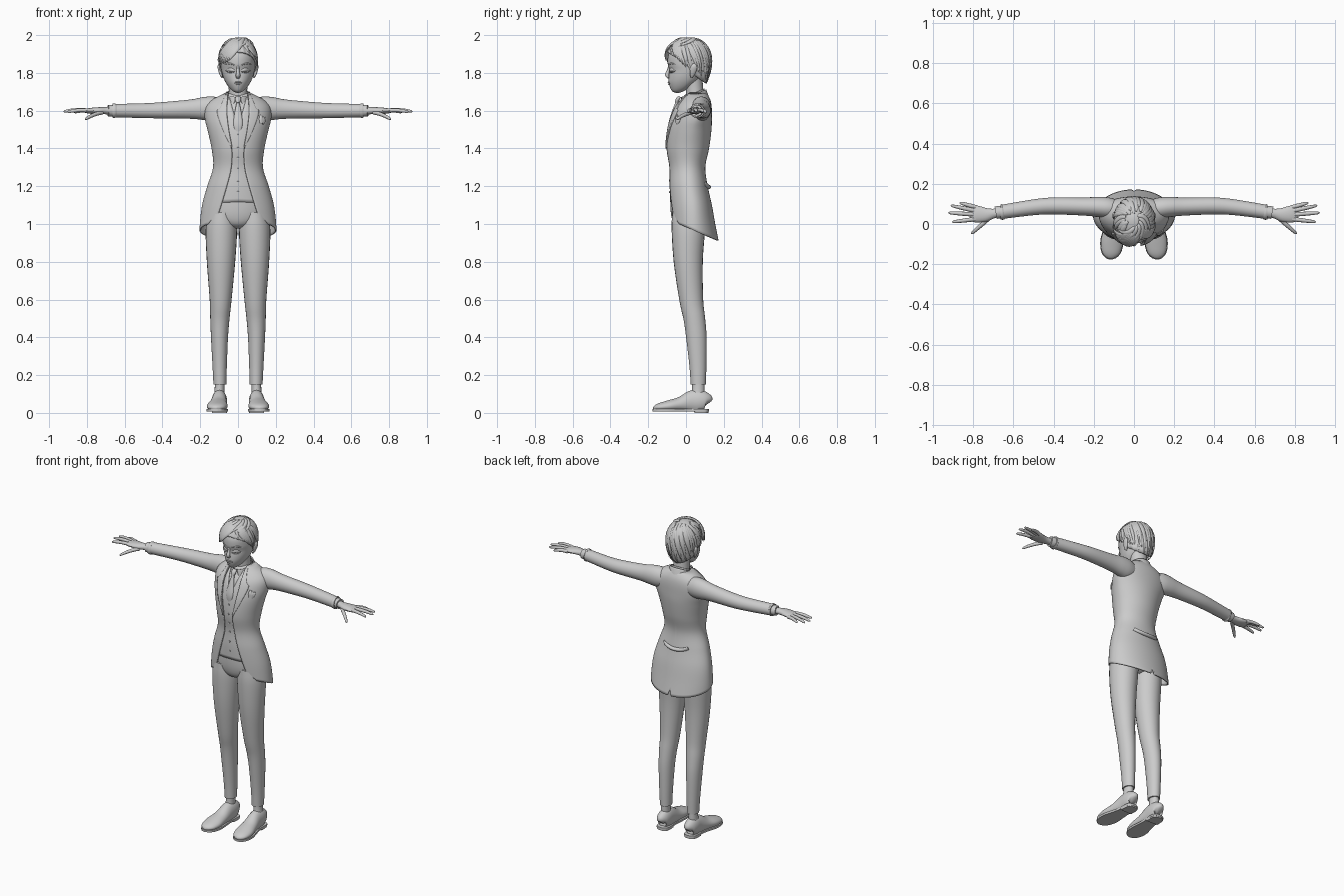
import bpy, bmesh, math, random
from mathutils import Vector

random.seed(4)
grey = bpy.data.materials.new("plain_grey")
grey.diffuse_color = (0.6, 0.6, 0.6, 1)
sin, cos, pi = math.sin, math.cos, math.pi


def interp(table, z):
    """Smooth interpolation of table rows (first column is the key)."""
    t = sorted(table)
    z = min(max(z, t[0][0]), t[-1][0])
    i = max(k for k in range(len(t) - 1) if t[k][0] <= z)
    a, b = t[i], t[i + 1]
    p, q = t[max(i - 1, 0)], t[min(i + 2, len(t) - 1)]
    d = b[0] - a[0]
    u = (z - a[0]) / d
    out = []
    for c in range(1, len(a)):
        m0 = (b[c] - p[c]) / (b[0] - p[0]) * d
        m1 = (q[c] - a[c]) / (q[0] - a[0]) * d
        out.append((2*u**3 - 3*u*u + 1)*a[c] + (u**3 - 2*u*u + u)*m0
                   + (3*u*u - 2*u**3)*b[c] + (u**3 - u*u)*m1)
    return out


def finish(name, bm, mirror=False, thick=0):
    me = bpy.data.meshes.new(name)
    bm.to_mesh(me)
    bm.free()
    me.materials.append(grey)
    ob = bpy.data.objects.new(name, me)
    bpy.context.collection.objects.link(ob)
    if thick:
        ob.modifiers.new("thickness", 'SOLIDIFY').thickness = thick
    if mirror:
        ob.modifiers.new("mirror", 'MIRROR').use_clip = False
    return ob


def surf(body, th, z, off=0.0):
    """Point on a body given by half width, centre, front and back depth per height."""
    rx, cy, yf, yb = body(z) if callable(body) else interp(body, z)
    ry = cy - yf if cos(th) > 0 else yb - cy
    return Vector(((rx + off) * sin(th), cy - (ry + off) * cos(th), z))


def sheet(name, body, place, nu=64, nv=36, off=0.0, thick=0.0, mirror=False):
    bm = bmesh.new()
    g = []
    for j in range(nv + 1):
        row = []
        for i in range(nu + 1):
            th, z = place(i / nu, j / nv)
            o = off(th, z) if callable(off) else off
            row.append(bm.verts.new(surf(body, th, z, o)))
        g.append(row)
    for j in range(nv):
        for i in range(nu):
            bm.faces.new((g[j][i], g[j+1][i], g[j+1][i+1], g[j][i+1]))
    bmesh.ops.remove_doubles(bm, verts=bm.verts, dist=1e-5)
    return finish(name, bm, mirror, thick)


def tube(name, rows, up=(0, 0, 1), n=16, sub=4, clamp=None, mirror=False):
    """Loft of ellipses along rows of (x, y, z, half width, half height)."""
    keyed = [(float(i), *r) for i, r in enumerate(rows)]
    m = (len(rows) - 1) * sub
    pts = [interp(keyed, i / sub) for i in range(m + 1)]
    pos = [Vector(p[:3]) for p in pts]
    bm = bmesh.new()
    rings = []
    for i, p in enumerate(pts):
        tan = (pos[min(i + 1, m)] - pos[max(i - 1, 0)]).normalized()
        u = Vector(up(pos[i]) if callable(up) else up)
        u = (u - tan * u.dot(tan)).normalized()
        side = tan.cross(u)
        ring = []
        for k in range(n):
            a = 2 * pi * k / n
            v = pos[i] + side * cos(a) * max(p[3], 1e-4) + u * sin(a) * max(p[4], 1e-4)
            if clamp:
                v.z = min(max(v.z, clamp[0]), clamp[1])
            ring.append(bm.verts.new(v))
        rings.append(ring)
    for a, b in zip(rings, rings[1:]):
        for k in range(n):
            bm.faces.new((a[k], a[(k+1) % n], b[(k+1) % n], b[k]))
    bm.faces.new(rings[0])
    bm.faces.new(rings[-1])
    bmesh.ops.recalc_face_normals(bm, faces=bm.faces)
    return finish(name, bm, mirror)


# Body tables: height, half width, centre y, front y, back y
TORSO = [(.90, .205, .04, -.08, .175), (1.0, .202, .04, -.085, .155), (1.1, .19, .035, -.092, .137),
         (1.2, .163, .02, -.095, .115), (1.3, .132, .01, -.092, .102), (1.4, .14, .015, -.106, .122),
         (1.5, .162, .03, -.1, .135), (1.56, .176, .05, -.085, .137), (1.62, .172, .06, -.06, .136),
         (1.66, .135, .06, -.03, .128), (1.695, .065, .055, -.005, .108)]
HEAD = [(1.693, .004, -.045, -.05, -.04), (1.70, .022, -.04, -.07, -.02), (1.72, .045, -.02, -.083, .02),
        (1.75, .066, 0, -.092, .06), (1.78, .079, .01, -.091, .085), (1.815, .088, .02, -.088, .105),
        (1.85, .092, .02, -.097, .115), (1.9, .09, .02, -.092, .115), (1.95, .06, .02, -.06, .08),
        (1.975, .004, .02, .015, .025)]
OPEN = [(1.0, .125), (1.03, .113), (1.1, .09), (1.2, .06), (1.3, .036), (1.4, .033), (1.5, .05),
        (1.6, .06), (1.7, .052)]


def angle_at(x, z, body=TORSO):
    return math.asin(min(x / interp(body, z)[0], .95))


# Jacket with cutaway front, dropped back hem and centre vent
def jacket_place(s, t):
    a = .6 + s * (2 * pi - 1.2)
    hem = .965 + .052 * cos(a) + (.04 if abs(s - .5) < .005 else 0)
    if abs(s - .5) > .46:
        hem += .012
    z = 1.695 + t * (hem - 1.695)
    th0 = angle_at(interp(OPEN, z)[0], z)
    return th0 + s * (2 * pi - 2 * th0), z


sheet("jacket", TORSO, jacket_place, 80, 48, thick=.007)


# Lapels
def lapel_place(s, t):
    z = 1.685 - t * .285
    x = interp(OPEN, z)[0]
    w = interp([(1.4, .003), (1.5, .03), (1.6, .05), (1.615, .035), (1.685, .012)], z)[0]
    return angle_at(x - .002 + s * w, z), z


sheet("lapel", TORSO, lapel_place, 6, 24, off=.006, thick=.008, mirror=True)


# Vest with a V neck, and the shirt under it
def vest_place(s, t):
    z = 1.67 + t * (1.13 - .035 * math.exp(-((s - .5) / .5) ** 2) - 1.67)
    th0 = angle_at(max(z - 1.51, 0) * .3, z)
    return th0 + s * (2 * pi - 2 * th0), z


sheet("vest", TORSO, vest_place, 64, 30, off=-.009, thick=.004)
sheet("shirt", TORSO, lambda s, t: (2 * pi * s, 1.69 - .5 * t), 48, 24, off=-.017)

# Collars
OUTER = [(1.62, .1, .05, -.05, .133), (1.67, .076, .05, -.02, .122), (1.73, .06, .05, .0, .1)]
INNER = [(1.62, .07, .045, -.035, .1), (1.73, .052, .045, -.012, .096)]
sheet("jacket_collar", OUTER, lambda s, t: (.75 + s * (2*pi - 1.5),
      1.69 - .022 * cos(.75 + s * (2*pi - 1.5)) - .045 * t), 40, 6, thick=.007)
sheet("shirt_collar", INNER, lambda s, t: (.12 + t * .25 + s * (2*pi - .24 - t * .5),
      1.695 - .022 * cos(2 * pi * s) - .04 * t), 40, 6, off=.002, thick=.004)

# Necktie and knot
tube("tie_knot", [(0, -.032, 1.675, .012, .006), (0, -.044, 1.66, .016, .01), (0, -.052, 1.64, .008, .008)], (0, -1, 0))
tube("tie_blade", [(0, -.05, 1.642, .008, .006), (0, -.068, 1.59, .018, .008), (0, -.086, 1.53, .024, .007),
                   (0, -.088, 1.48, .012, .004)], (0, -1, 0))

# Vest buttons
for i, z in enumerate((1.47, 1.41, 1.35, 1.29, 1.23, 1.17)):
    p = surf(TORSO, 0, z, -.008)
    tube("vest_button_%d" % i, [(0, p.y + .003, z, .006, .006), (0, p.y - .003, z, .005, .005)], n=12, sub=1)

# Pocket square on the left breast
for i, dx in enumerate((-.012, .002, .014)):
    a, b = (surf(TORSO, angle_at(x, z), z, .002) for x, z in ((.125, 1.535), (.13 + dx, 1.58 - .008 * i)))
    tube("pocket_square_%d" % i, [(*a, .014, .004), (*a.lerp(b, .5), .013, .007), (*b, .002, .002)], (0.5, -1, 0), n=10)

# Half belt across the back
rows = []
for i in range(-4, 5):
    z = 1.195 + .0012 * i * i
    p = surf(TORSO, pi - i * .14, z, .004)
    rows.append((*p, .011, .013 - .0006 * i * i))
tube("back_belt", rows, lambda p: (p.x, p.y, 0))

# Trousers: hips and legs
HIPS = [(.975, .02, .01, -.02, .04), (.99, .08, .01, -.055, .08), (1.03, .14, .01, -.075, .1),
        (1.1, .15, .01, -.083, .1), (1.2, .135, .01, -.08, .09)]
sheet("trouser_hips", HIPS, lambda s, t: (2 * pi * s, 1.2 - .225 * t), 40, 16)
tube("trouser_leg", [(.085, .012, 1.06, .07, .085), (.088, .012, .97, .083, .088), (.09, .012, .8, .075, .077),
                     (.092, .028, .6, .058, .063), (.096, .044, .5, .051, .057), (.098, .055, .4, .045, .054),
                     (.097, .063, .25, .038, .045), (.096, .065, .15, .034, .04)], (0, 1, 0), 24, mirror=True)

# Ankles and shoes
tube("ankle", [(.096, .065, .17, .026, .032), (.098, .065, .12, .026, .033), (.1, .06, .07, .03, .036)],
     (0, 1, 0), mirror=True)
tube("shoe", [(.097, .118, .05, .012, .02), (.097, .108, .06, .033, .045), (.098, .075, .062, .04, .06),
              (.099, .03, .058, .041, .06), (.104, -.03, .045, .047, .04), (.11, -.09, .036, .055, .031),
              (.114, -.14, .03, .046, .022), (.115, -.165, .026, .026, .013), (.115, -.174, .025, .004, .004)],
     n=24, clamp=(.016, .2), mirror=True)
tube("sole", [(.097, .121, .012, .012, .05), (.097, .108, .012, .036, .05), (.098, .075, .012, .042, .05),
              (.1, .02, .012, .041, .05), (.104, -.03, .012, .049, .05), (.11, -.09, .012, .058, .05),
              (.114, -.14, .012, .049, .05), (.115, -.168, .012, .028, .05), (.115, -.177, .012, .006, .05)],
     n=24, clamp=(.008, .02), mirror=True)
tube("heel", [(.097, .119, .008, .012, .05), (.097, .106, .008, .035, .05), (.098, .075, .008, .04, .05),
              (.099, .045, .008, .04, .05)], n=24, clamp=(0, .016), mirror=True)

# Sleeves, cuffs and hands
tube("sleeve", [(.07, .07, 1.605, .045, .05), (.13, .08, 1.61, .052, .064), (.18, .085, 1.611, .05, .061),
                (.25, .087, 1.608, .045, .051), (.4, .09, 1.602, .042, .043), (.5, .083, 1.6, .039, .039),
                (.66, .06, 1.6, .035, .035)], n=24, mirror=True)
tube("shirt_cuff", [(.64, .062, 1.6, .03, .03), (.67, .059, 1.6, .031, .031), (.688, .056, 1.6, .031, .03)], n=20, mirror=True)
tube("sleeve_band", [(.648, .061, 1.6, .036, .036), (.655, .06, 1.6, .039, .039), (.665, .06, 1.6, .037, .037)], n=20, mirror=True)
tube("palm", [(.66, .058, 1.6, .022, .021), (.70, .052, 1.6, .024, .019), (.74, .046, 1.6, .035, .018),
              (.785, .05, 1.599, .042, .015), (.81, .055, 1.598, .038, .009)], mirror=True)
fingers = {"little_finger": ((.785, .083, 1.597), (.868, .106, 1.59)),
           "ring_finger": ((.79, .066, 1.6), (.912, .092, 1.595)),
           "middle_finger": ((.79, .047, 1.601), (.925, .056, 1.595)),
           "index_finger": ((.785, .025, 1.6), (.905, .01, 1.592)),
           "thumb": ((.72, .03, 1.59), (.81, -.05, 1.553))}
for name, (a, b) in fingers.items():
    a, b = Vector(a), Vector(b)
    rows = [(*(a.lerp(b, u) + Vector((0, 0, .006 * sin(pi * u)))), r, r)
            for u, r in ((0, .011), (.35, .0105), (.7, .009), (.93, .0065), (1, .001))]
    tube(name, rows, n=10, mirror=True)

# Neck, head and face
tube("neck", [(0, .055, 1.6, .062, .055), (0, .048, 1.68, .05, .047), (0, .042, 1.74, .05, .047),
              (0, .035, 1.8, .055, .05)], (0, 1, 0), 24)
sheet("head", HEAD, lambda s, t: (2 * pi * s, 1.975 - .282 * t), 40, 40)
tube("nose", [(0, -.088, 1.84, .006, .005), (0, -.094, 1.81, .008, .008), (0, -.1, 1.79, .012, .011),
              (0, -.094, 1.776, .011, .006), (0, -.088, 1.772, .004, .002)], (0, -1, 0))


def face_line(name, xs, zs, w, h, off=0.0):
    rows = []
    for i, (x, z) in enumerate(zip(xs, zs)):
        f = .3 if i in (0, len(xs) - 1) else 1
        rows.append((*surf(HEAD, math.copysign(angle_at(abs(x), z, HEAD), x), z, off), w * f, h * f))
    tube(name, rows, (0, -1, 0), 10, mirror=xs[0] > 0)


face_line("eyelid", (.016, .03, .045, .06), (1.81, 1.816, 1.817, 1.81), .009, .005)
face_line("eyelashes", (.015, .03, .047, .063), (1.806, 1.803, 1.803, 1.811), .002, .005, .003)
face_line("eyebrow", (.015, .035, .055, .07), (1.84, 1.847, 1.85, 1.842), .004, .003)
face_line("upper_lip", (-.022, -.008, 0, .008, .022), (1.746, 1.751, 1.75, 1.751, 1.746), .004, .005)
face_line("lower_lip", (-.019, 0, .019), (1.744, 1.74, 1.744), .005, .005)
tube("ear", [(.084, .03, 1.775, .004, .006), (.09, .033, 1.79, .007, .012), (.097, .038, 1.815, .008, .018),
             (.1, .042, 1.835, .008, .016), (.098, .042, 1.85, .003, .006)], (0, 1, 0), mirror=True)


# Hair: ridged cap, swept crown locks and a side-parted fringe
def hair_body(z):
    r = .122 if z > 1.865 else .19
    k = math.sqrt(max(1 - ((z - 1.865) / r) ** 2, 0))
    return .098 * k, .02 - .005 * k, .02 - .128 * k, .02 + .11 * k


def hairline(th):
    f = cos(th)
    return 1.825 + .085 * max(f, 0) ** .7 - .08 * max(-f, 0) ** .6


sheet("hair_cap", hair_body, lambda s, t: (2 * pi * s, 1.987 - (1.987 - hairline(2 * pi * s)) * t * t), 96, 20,
      off=lambda th, z: .0018 * sin(20 * th + 40 * z) * min(1, (1.987 - z) * 20), thick=.008)


def lock(name, th0, z0, th1, z1, w, h, lift=.003, flick=0.0):
    rows = []
    for i in range(7):
        u = i / 6
        p = surf(hair_body, th0 + (th1 - th0) * u, z0 - (z0 - z1) * u ** 1.8, lift + flick * u ** 3)
        f = (.35, .8, 1, 1, .85, .55, .08)[i]
        rows.append((*p, w * f, h * f))
    tube(name, rows, lambda p: p - Vector((0, .02, 1.85)), 8, 3)


for i in range(34):
    th = .75 + (2 * pi - 1.5) * i / 33
    lock("crown_lock_%d" % i, th - .5, 1.983 - random.random() * .03, th + random.uniform(-.1, .15),
         hairline(th) + random.uniform(-.005, .03), .013, .006, flick=random.uniform(0, .006))
for i in range(9):
    u = i / 8
    lock("fringe_left_%d" % i, .45 - .5 * u, 1.965 + .015 * u, -.45 - .95 * u, 1.865 - .02 * sin(pi * u),
         .016, .008, .006, .006)
for i in range(5):
    u = i / 4
    lock("fringe_right_%d" % i, .4 + .2 * u, 1.965 + .015 * u, 1.0 + .45 * u, 1.885 - .055 * u,
         .015, .008, .005, .005)
for i in range(6):
    a = -1.2 + i * .45
    lock("top_tuft_%d" % i, a + 1.4, 1.984, a, 1.94, .013, .008, .006, .008)

# Smooth shading with crisp hems
bpy.ops.object.select_all(action='SELECT')
bpy.context.view_layer.objects.active = bpy.context.scene.objects["jacket"]
bpy.ops.object.shade_smooth_by_angle(angle=math.radians(45))
